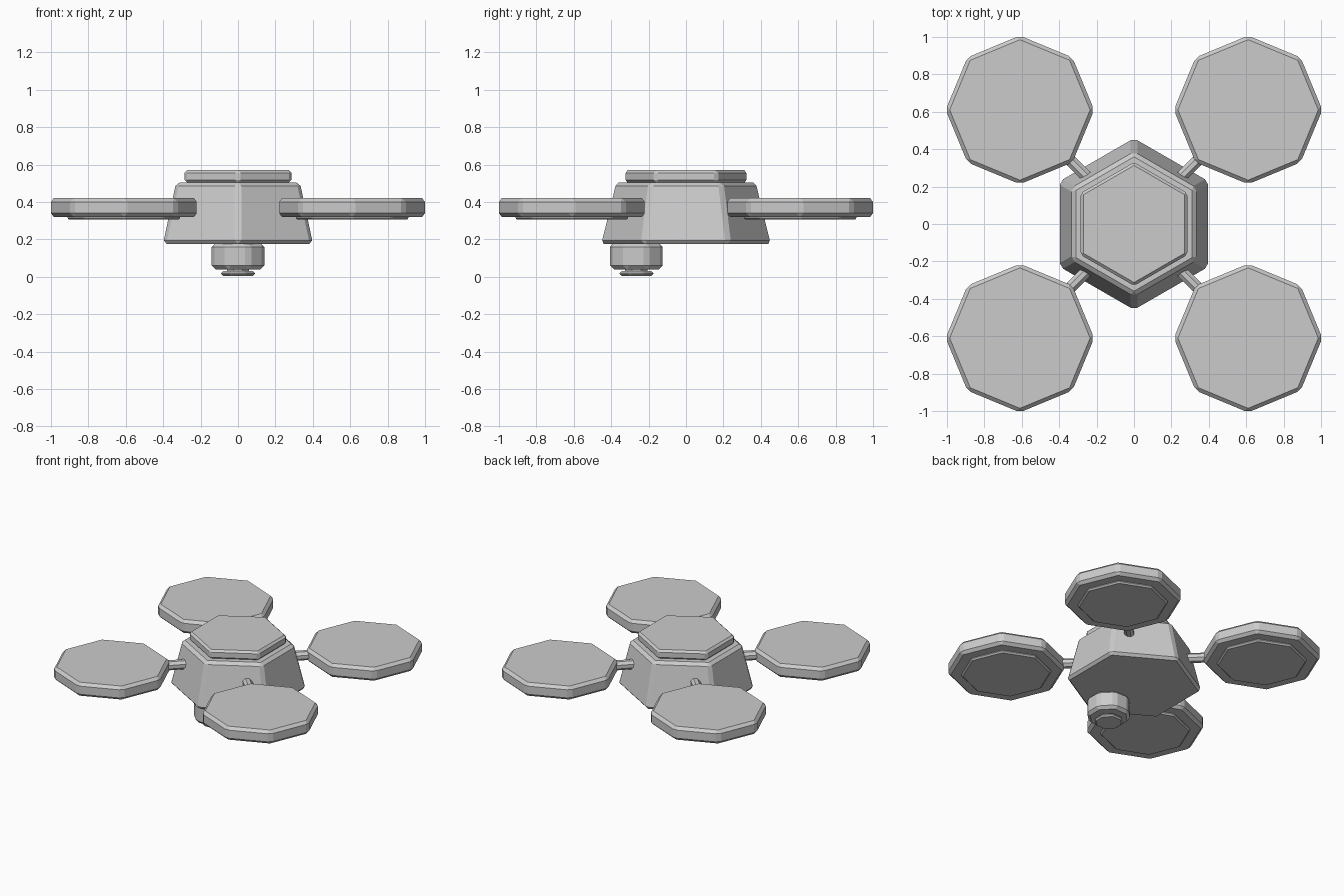
import bpy
import math
from mathutils import Matrix, Vector

if "Cube" in bpy.data.objects:
    bpy.data.objects.remove(bpy.data.objects["Cube"])


def prism(name, sides, r_bottom, r_top, z0, z1, x=0, y=0, turn=0, bevel=0.015):
    """Upright chamfered prism or frustum; a corner points along +x plus turn."""
    n = sides
    verts = []
    for r, z in ((r_bottom, z0), (r_top, z1)):
        for i in range(n):
            a = math.radians(turn) + 2 * math.pi * i / n
            verts.append((r * math.cos(a), r * math.sin(a), z))
    faces = [tuple(range(n))[::-1], tuple(range(n, 2 * n))]
    faces += [(i, (i + 1) % n, n + (i + 1) % n, n + i) for i in range(n)]
    mesh = bpy.data.meshes.new(name)
    mesh.from_pydata(verts, [], faces)
    obj = bpy.data.objects.new(name, mesh)
    obj.location = (x, y, 0)
    bpy.context.collection.objects.link(obj)
    if bevel:
        mod = obj.modifiers.new("chamfer", 'BEVEL')
        mod.width = bevel
        mod.segments = 1
        mod.limit_method = 'ANGLE'
        mod.angle_limit = math.radians(30)
    return obj


# Hexagonal hull and its top plate
prism("hull", 6, 0.463, 0.382, 0.175, 0.505, turn=90, bevel=0.02)
prism("top_plate", 6, 0.33, 0.33, 0.502, 0.57, turn=90, bevel=0.015)

# Camera pod under the nose
prism("camera_pod", 8, 0.152, 0.152, 0.04, 0.18, y=-0.265, turn=22.5, bevel=0.02)
prism("camera_lens", 8, 0.098, 0.098, 0.005, 0.03, y=-0.265, turn=22.5, bevel=0.01)
prism("lens_neck", 8, 0.065, 0.065, 0.02, 0.06, y=-0.265, turn=22.5, bevel=0)

# Four rotors on diagonal arms
for label, sx, sy in (("front_left", -1, -1), ("front_right", 1, -1),
                      ("back_left", -1, 1), ("back_right", 1, 1)):
    x, y = 0.61 * sx, 0.61 * sy
    prism(label + "_rotor_disc", 8, 0.397, 0.397, 0.32, 0.42, x, y, bevel=0.02)
    prism(label + "_rotor_underside", 8, 0.305, 0.305, 0.305, 0.34, x, y, bevel=0.01)
    arm = prism(label + "_arm", 8, 0.034, 0.034, 0.22, 0.56, turn=22.5, bevel=0)
    aim = Vector((sx, sy, 0)).to_track_quat('Z', 'Y').to_matrix().to_4x4()
    arm.matrix_world = Matrix.Translation((0, 0, 0.37)) @ aim
